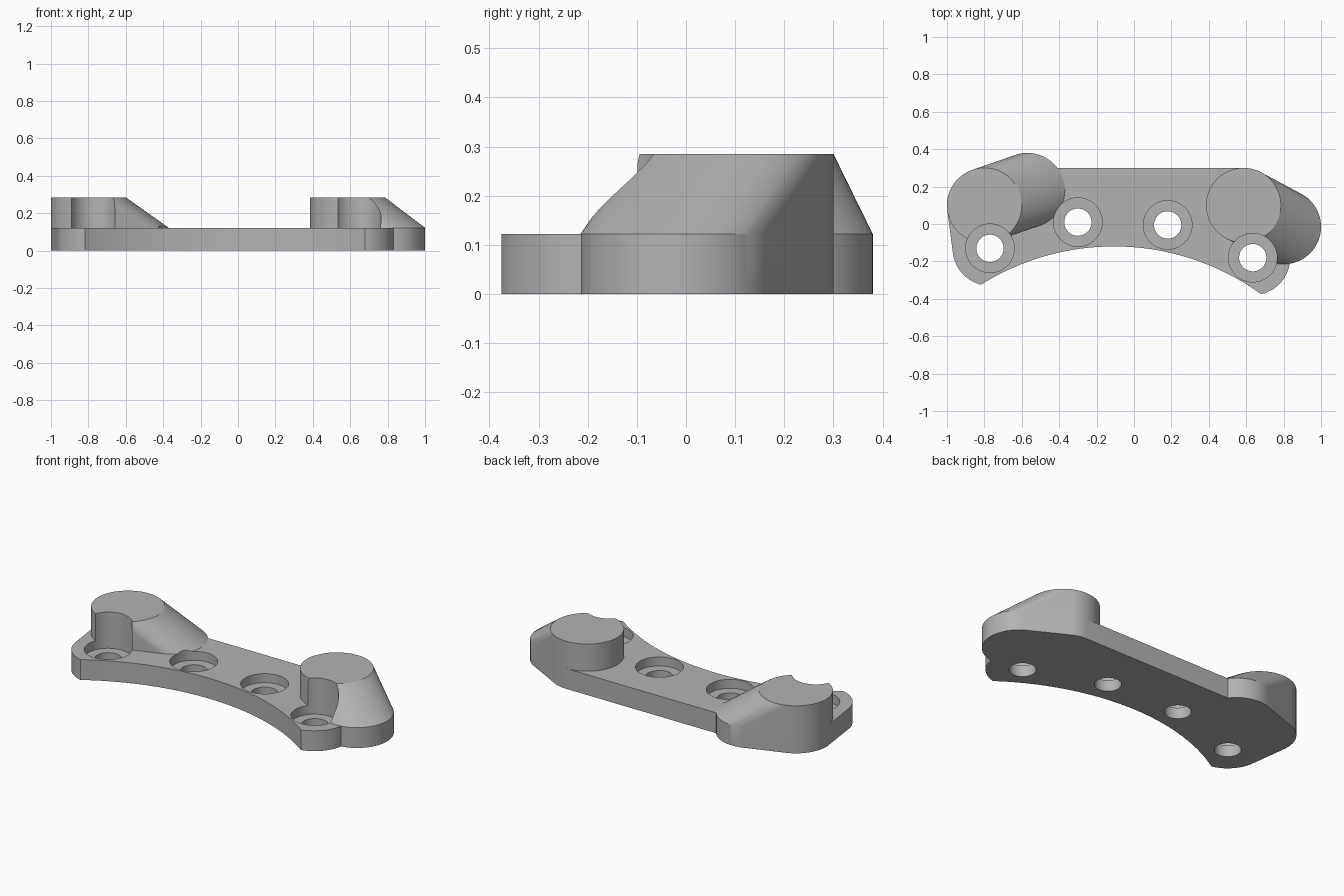
import bpy, bmesh
from math import cos, sin, tau, radians

if "Cube" in bpy.data.objects:
    bpy.data.objects.remove(bpy.data.objects["Cube"])

grey = bpy.data.materials.new("plain grey")
grey.use_nodes = True
colour = (0.45, 0.45, 0.45, 1)
grey.diffuse_color = colour
grey.node_tree.nodes["Principled BSDF"].inputs["Base Color"].default_value = colour

PLATE, FLOOR, TOP, R = 0.122, 0.068, 0.285, 0.2
HOLES = {"far_right": (-0.77, -0.13), "mid_right": (-0.30, 0.01),
         "mid_left": (0.18, -0.005), "far_left": (0.635, -0.18)}
RIGHT_TOP, RIGHT_FOOT = (-0.80, 0.10), (-0.57, 0.18)
LEFT_TOP, LEFT_FOOT = (0.585, 0.10), (0.80, -0.015)


def hull(name, discs, segments=96):
    """Solid wrapped around upright discs given as (centre, radius, low, high)."""
    bm = bmesh.new()
    for (x, y), r, low, high in discs:
        for i in range(segments):
            a = tau * i / segments
            for z in (low, high):
                bm.verts.new((x + r * cos(a), y + r * sin(a), z))
    result = bmesh.ops.convex_hull(bm, input=bm.verts)
    spare = {g for g in result["geom_interior"] + result["geom_unused"]
             if isinstance(g, bmesh.types.BMVert)}
    bmesh.ops.delete(bm, geom=list(spare), context="VERTS")
    bmesh.ops.dissolve_limit(bm, angle_limit=radians(0.1), verts=bm.verts, edges=bm.edges)
    bmesh.ops.recalc_face_normals(bm, faces=bm.faces)
    mesh = bpy.data.meshes.new(name)
    bm.to_mesh(mesh)
    bm.free()
    mesh.materials.append(grey)
    obj = bpy.data.objects.new(name, mesh)
    bpy.context.collection.objects.link(obj)
    return obj


def combine(target, tool, operation):
    """Apply an exact boolean and discard the tool object."""
    bpy.context.view_layer.objects.active = target
    mod = target.modifiers.new("combine", "BOOLEAN")
    mod.operation, mod.solver, mod.object = operation, "EXACT", tool
    bpy.ops.object.modifier_apply(modifier=mod.name)
    bpy.data.objects.remove(tool)


# Flat plate with rounded corners and a curved front edge
corners = (HOLES["far_right"], RIGHT_TOP, LEFT_TOP, HOLES["far_left"])
bracket = hull("mounting_bracket", [(c, R, 0, PLATE) for c in corners])
combine(bracket, hull("front_curve", [((-0.107, -1.46), 1.34, -1, 1)], 360), "DIFFERENCE")

# Raised bosses that slope down to an offset foot
for side, top, foot in (("right", RIGHT_TOP, RIGHT_FOOT), ("left", LEFT_TOP, LEFT_FOOT)):
    boss = hull(side + "_boss", [(top, R, 0, TOP), (foot, R, 0, PLATE)])
    combine(bracket, boss, "UNION")

# Screw holes with counterbores that also notch the bosses
for name, centre in HOLES.items():
    combine(bracket, hull(name + "_counterbore", [(centre, 0.13, FLOOR, 1)]), "DIFFERENCE")
    combine(bracket, hull(name + "_hole", [(centre, 0.073, -1, 1)], 64), "DIFFERENCE")

bpy.ops.object.select_all(action="DESELECT")
bracket.select_set(True)
bpy.context.view_layer.objects.active = bracket
bpy.ops.object.shade_smooth_by_angle(angle=radians(25))
